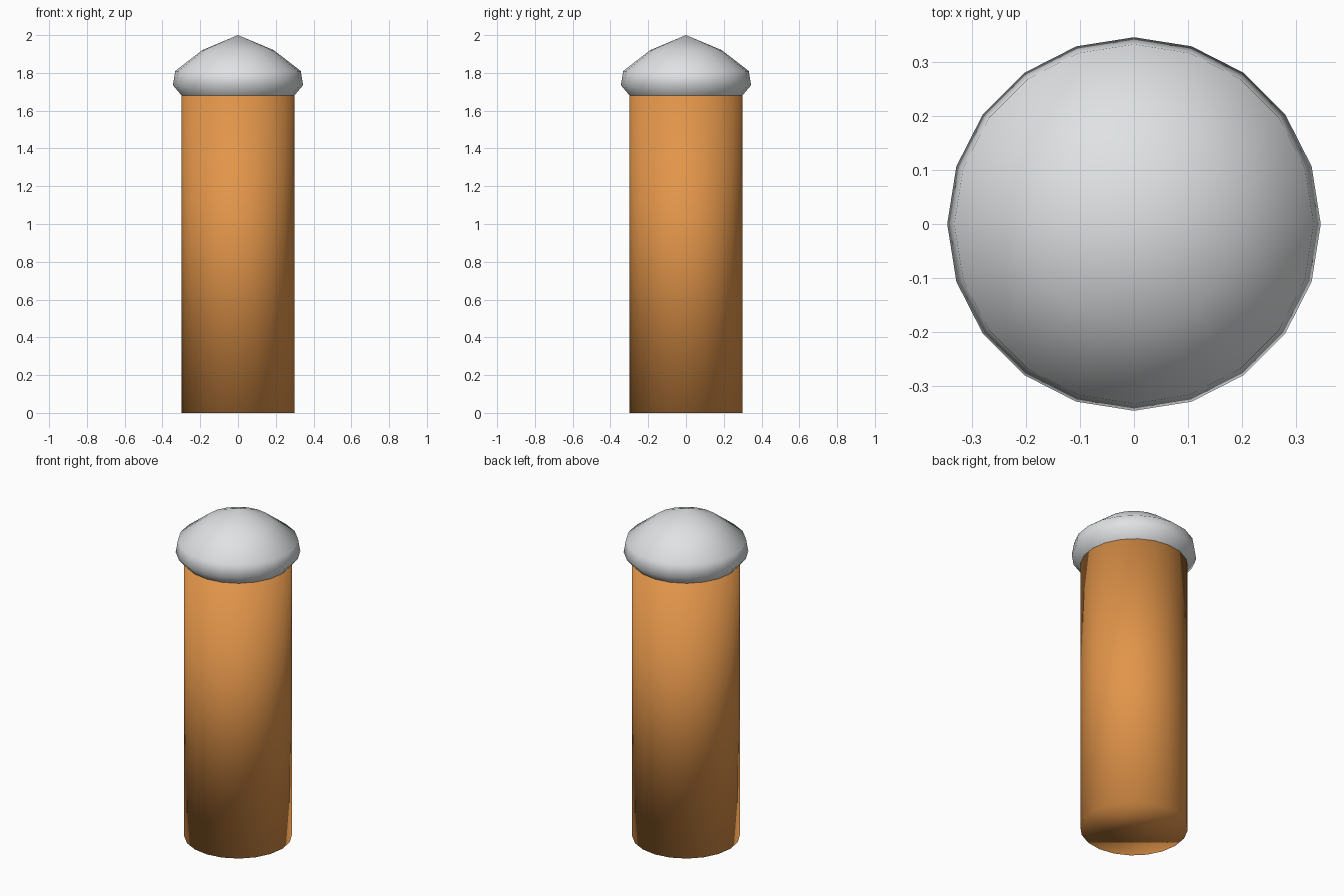
import bpy
import bmesh
from math import cos, sin, tau

SIDES = 20

cube = bpy.data.objects.get("Cube")
if cube:
    bpy.data.objects.remove(cube, do_unlink=True)


def make_material(name, color):
    mat = bpy.data.materials.new(name)
    mat.use_nodes = True
    mat.diffuse_color = (*color, 1)
    mat.node_tree.nodes["Principled BSDF"].inputs["Base Color"].default_value = (*color, 1)
    return mat


def lathe(name, profile, mat, apex=None, close_ends=False):
    """Spin (radius, height) points round z, with an optional pointed top."""
    bm = bmesh.new()
    rings = [[bm.verts.new((r * cos(tau * i / SIDES), r * sin(tau * i / SIDES), z))
              for i in range(SIDES)] for r, z in profile]
    for low, high in zip(rings, rings[1:]):
        for i in range(SIDES):
            j = (i + 1) % SIDES
            bm.faces.new((low[i], low[j], high[j], high[i]))
    if apex is not None:
        tip = bm.verts.new((0, 0, apex))
        for i in range(SIDES):
            bm.faces.new((rings[-1][i], rings[-1][(i + 1) % SIDES], tip))
    if close_ends:
        bm.faces.new(rings[0][::-1])
        bm.faces.new(rings[-1])
    for face in bm.faces:
        face.smooth = True
    mesh = bpy.data.meshes.new(name)
    bm.to_mesh(mesh)
    bm.free()
    mesh.materials.append(mat)
    obj = bpy.data.objects.new(name, mesh)
    bpy.context.collection.objects.link(obj)
    return obj


wood = make_material("warm_wood", (0.76, 0.30, 0.068))
metal = make_material("pale_grey", (0.74, 0.76, 0.77))

# Straight wooden post, softly shaded into its end faces
lathe("post", [(0.298, 0), (0.298, 1.68)], wood, close_ends=True)

# Overhanging domed cap
lathe("cap", [(0.298, 1.68), (0.345, 1.735), (0.332, 1.81), (0.19, 1.92)], metal, apex=2.0)
